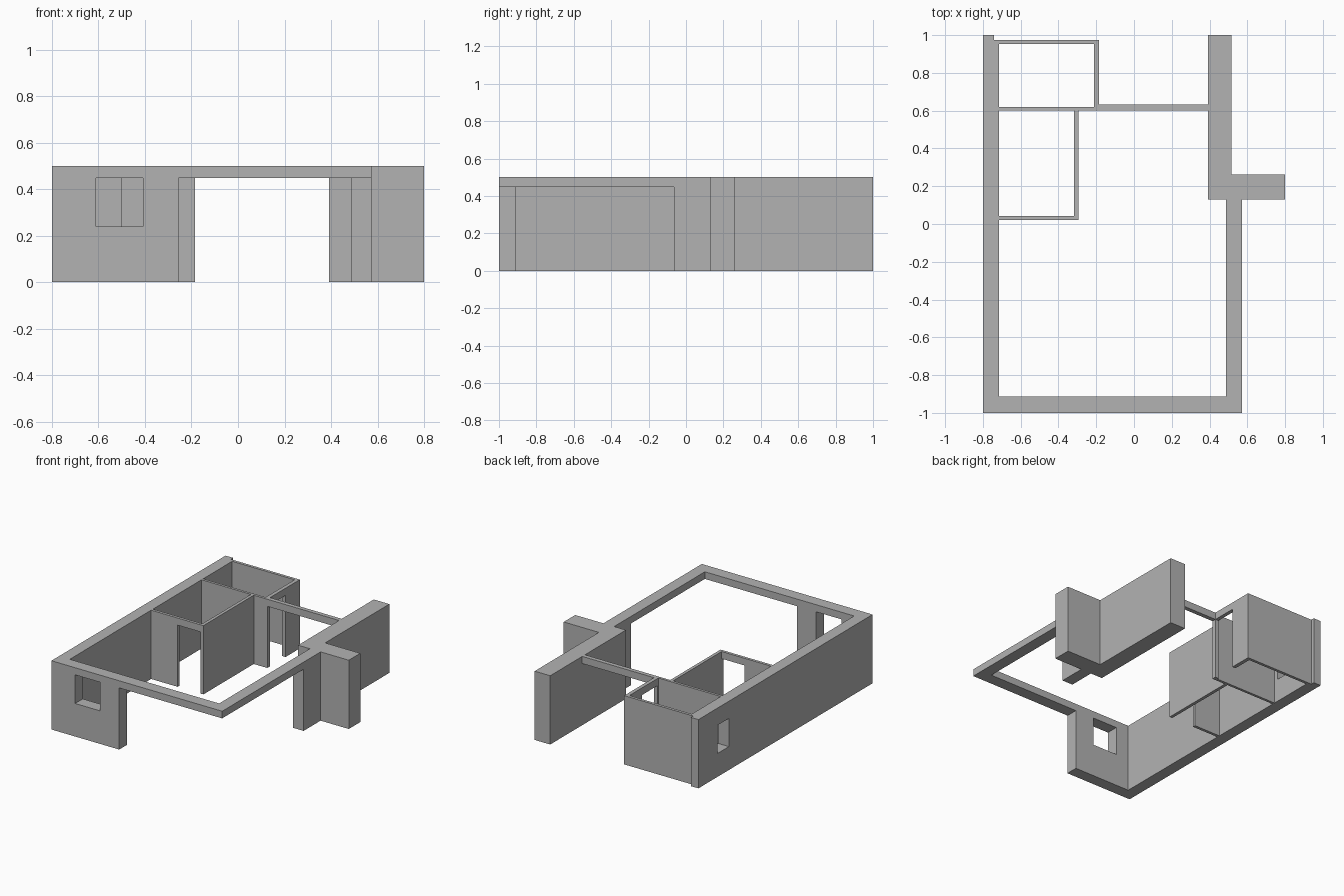
import bpy
import bmesh

cube = bpy.data.objects.get("Cube")
if cube:
    bpy.data.objects.remove(cube, do_unlink=True)

HEIGHT = 0.5
LINTEL = 0.448

plaster = bpy.data.materials.new("plaster_grey")
plaster.use_nodes = True
grey = (0.45, 0.45, 0.45, 1)
plaster.diffuse_color = grey
plaster.node_tree.nodes["Principled BSDF"].inputs["Base Color"].default_value = grey


def prism(name, outline, z0, z1):
    """Extrude a floor outline between two heights."""
    bm = bmesh.new()
    base = bm.faces.new([bm.verts.new((x, y, z0)) for x, y in outline])
    top = bmesh.ops.extrude_face_region(bm, geom=[base])["geom"]
    verts = [v for v in top if isinstance(v, bmesh.types.BMVert)]
    bmesh.ops.translate(bm, verts=verts, vec=(0, 0, z1 - z0))
    bmesh.ops.recalc_face_normals(bm, faces=bm.faces)
    mesh = bpy.data.meshes.new(name)
    bm.to_mesh(mesh)
    bm.free()
    mesh.materials.append(plaster)
    obj = bpy.data.objects.new(name, mesh)
    bpy.context.collection.objects.link(obj)
    return obj


def cut(wall, x0, x1, y0, y1, z0, z1):
    """Cut a rectangular opening through a wall."""
    outline = [(x0, y0), (x1, y0), (x1, y1), (x0, y1)]
    cutter = prism("opening_cutter", outline, z0, z1)
    cutter.hide_render = True
    mod = wall.modifiers.new("opening", "BOOLEAN")
    mod.operation = "DIFFERENCE"
    mod.solver = "EXACT"
    mod.object = cutter
    bpy.context.view_layer.objects.active = wall
    bpy.ops.object.modifier_apply(modifier=mod.name)
    bpy.data.objects.remove(cutter, do_unlink=True)


# Thick outer walls with the branching pier on the open side
outer_walls = prism("outer_walls", [
    (-0.8, -1), (0.573, -1), (0.573, 0.13), (0.8, 0.13), (0.8, 0.262),
    (0.517, 0.262), (0.517, 1), (0.392, 1), (0.392, 0.13), (0.487, 0.13),
    (0.487, -0.912), (-0.714, -0.912), (-0.714, 0.974), (-0.74, 0.974),
    (-0.74, 1), (-0.8, 1)], 0, HEIGHT)
# Wide corner opening, front window and rear side window
cut(outer_walls, -0.255, 0.7, -1.1, -0.065, -0.1, LINTEL)
cut(outer_walls, -0.61, -0.408, -1.1, -0.85, 0.24, LINTEL)
cut(outer_walls, -0.9, -0.65, 0.65, 0.78, 0.17, 0.375)

# Thin walls of the middle room, with a doorway
middle_room = prism("middle_room_walls", [
    (-0.714, 0.022), (-0.294, 0.022), (-0.294, 0.601), (-0.317, 0.601),
    (-0.317, 0.043), (-0.714, 0.043)], 0, HEIGHT)
cut(middle_room, -0.5, -0.317, -0.05, 0.1, -0.1, LINTEL)

# Thin walls of the rear room and the beam across to the pier
rear_room = prism("rear_room_walls", [
    (-0.714, 0.601), (0.392, 0.601), (0.392, 0.632), (-0.185, 0.632),
    (-0.185, 0.974), (-0.714, 0.974), (-0.714, 0.953), (-0.212, 0.953),
    (-0.212, 0.62), (-0.714, 0.62)], 0, HEIGHT)
cut(rear_room, -0.185, 0.5, 0.5, 0.7, -0.1, LINTEL)
cut(rear_room, -0.3, -0.1, 0.632, 0.81, -0.1, LINTEL)
